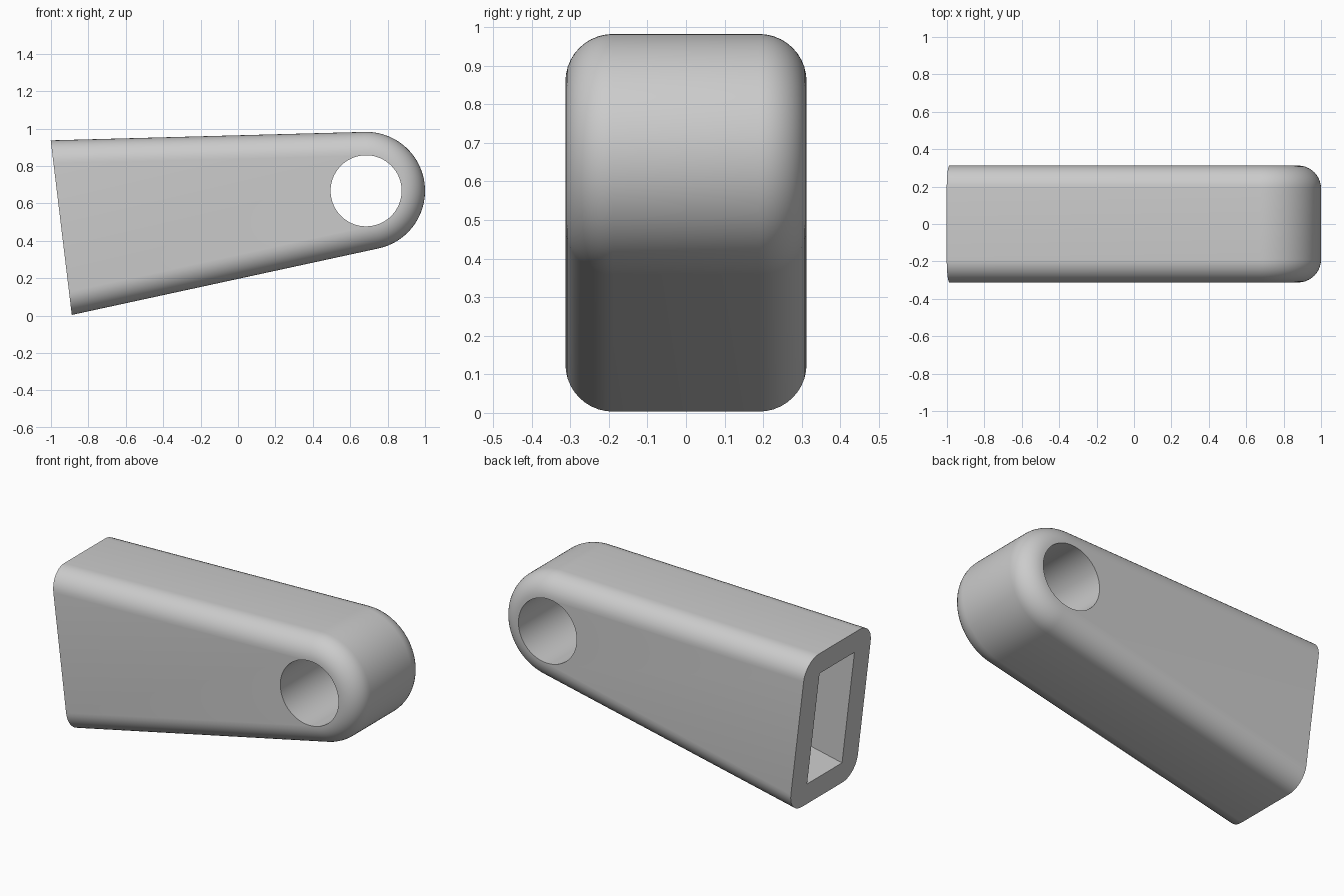
import bpy
import bmesh
from math import sin, cos, acos, atan2, hypot, pi
from mathutils import Matrix, Vector

if "Cube" in bpy.data.objects:
    bpy.data.objects.remove(bpy.data.objects["Cube"], do_unlink=True)

# Main dimensions, measured along the arm's own axis
HALF_END = 0.47      # half height of the wide end
NOSE = 0.315         # radius of the round end
HALF_WIDTH = 0.3125
FILLET = 0.123
HOLE = 0.19
START = Vector((-0.945, 0, 0.47))
CENTRE = Vector((0.685, 0, 0.667))
LENGTH = (CENTRE - START).length
TILT = atan2(CENTRE.z - START.z, CENTRE.x - START.x)
FRAME = Matrix.Translation(START) @ Matrix.Rotation(-TILT, 4, "Y")

# Taper angle of the edges that run tangent to the nose
TAPER = acos(NOSE / hypot(HALF_END, LENGTH)) - atan2(LENGTH, HALF_END)
REACH = HALF_END * cos(TAPER)

grey = bpy.data.materials.new("plain_grey")
grey.use_nodes = True
grey.diffuse_color = (0.6, 0.6, 0.6, 1)
grey.node_tree.nodes["Principled BSDF"].inputs["Base Color"].default_value = (0.6, 0.6, 0.6, 1)


def edge_height(along, inset):
    return (REACH - inset - along * sin(TAPER)) / cos(TAPER)


def outline(inset, steps=48):
    """Side profile of the arm, moved inward by inset."""
    sweep = pi / 2 - TAPER
    points = [(0, edge_height(0, inset))]
    for i in range(steps + 1):
        a = sweep * (1 - 2 * i / steps)
        points.append((LENGTH + (NOSE - inset) * cos(a), (NOSE - inset) * sin(a)))
    return points + [(0, -edge_height(0, inset))]


def loft(name, layers, open_start=False):
    """Join matching profiles, each given as (y, points), into a solid."""
    bm = bmesh.new()
    rings = [[bm.verts.new((u, y, v)) for u, v in pts] for y, pts in layers]
    n = len(rings[0])
    for a, b in zip(rings, rings[1:]):
        for i in range(n - 1 if open_start else n):
            j = (i + 1) % n
            bm.faces.new((a[i], a[j], b[j], b[i]))
    if open_start:
        # One flat face closes the wide end
        bm.faces.new([r[0] for r in rings] + [r[-1] for r in reversed(rings)])
    bm.faces.new(rings[0])
    bm.faces.new(rings[-1])
    bmesh.ops.recalc_face_normals(bm, faces=bm.faces)
    bm.transform(FRAME)
    mesh = bpy.data.meshes.new(name)
    bm.to_mesh(mesh)
    bm.free()
    mesh.materials.append(grey)
    obj = bpy.data.objects.new(name, mesh)
    bpy.context.collection.objects.link(obj)
    return obj


# Arm body with rounded long edges
half = []
for i in range(11):
    a = pi / 2 * i / 10
    half.append((HALF_WIDTH - FILLET * (1 - cos(a)), outline(FILLET * (1 - sin(a)))))
layers = [(-y, p) for y, p in half] + [(y, p) for y, p in reversed(half)]
arm = loft("tapered_arm", layers, open_start=True)

# Round pin hole through the nose
circle = [(LENGTH + HOLE * cos(2 * pi * i / 64), HOLE * sin(2 * pi * i / 64)) for i in range(64)]
hole_cutter = loft("hole_cutter", [(-0.5, circle), (0.5, circle)])

# Tapered pocket in the wide end
WALL = 0.13
near, deep = -0.1, 1.3
pocket = [(u, s * edge_height(u, WALL)) for u, s in ((near, 1), (deep, 1), (deep, -1), (near, -1))]
pocket_cutter = loft("pocket_cutter", [(-0.163, pocket), (0.163, pocket)])

bpy.ops.object.select_all(action="DESELECT")
arm.select_set(True)
bpy.context.view_layer.objects.active = arm
for cutter in (hole_cutter, pocket_cutter):
    cutter.hide_render = True
    mod = arm.modifiers.new("cut", "BOOLEAN")
    mod.operation = "DIFFERENCE"
    mod.solver = "EXACT"
    mod.object = cutter
    bpy.ops.object.modifier_apply(modifier=mod.name)
    bpy.data.objects.remove(cutter, do_unlink=True)

bpy.ops.object.shade_smooth_by_angle(angle=pi / 6)
